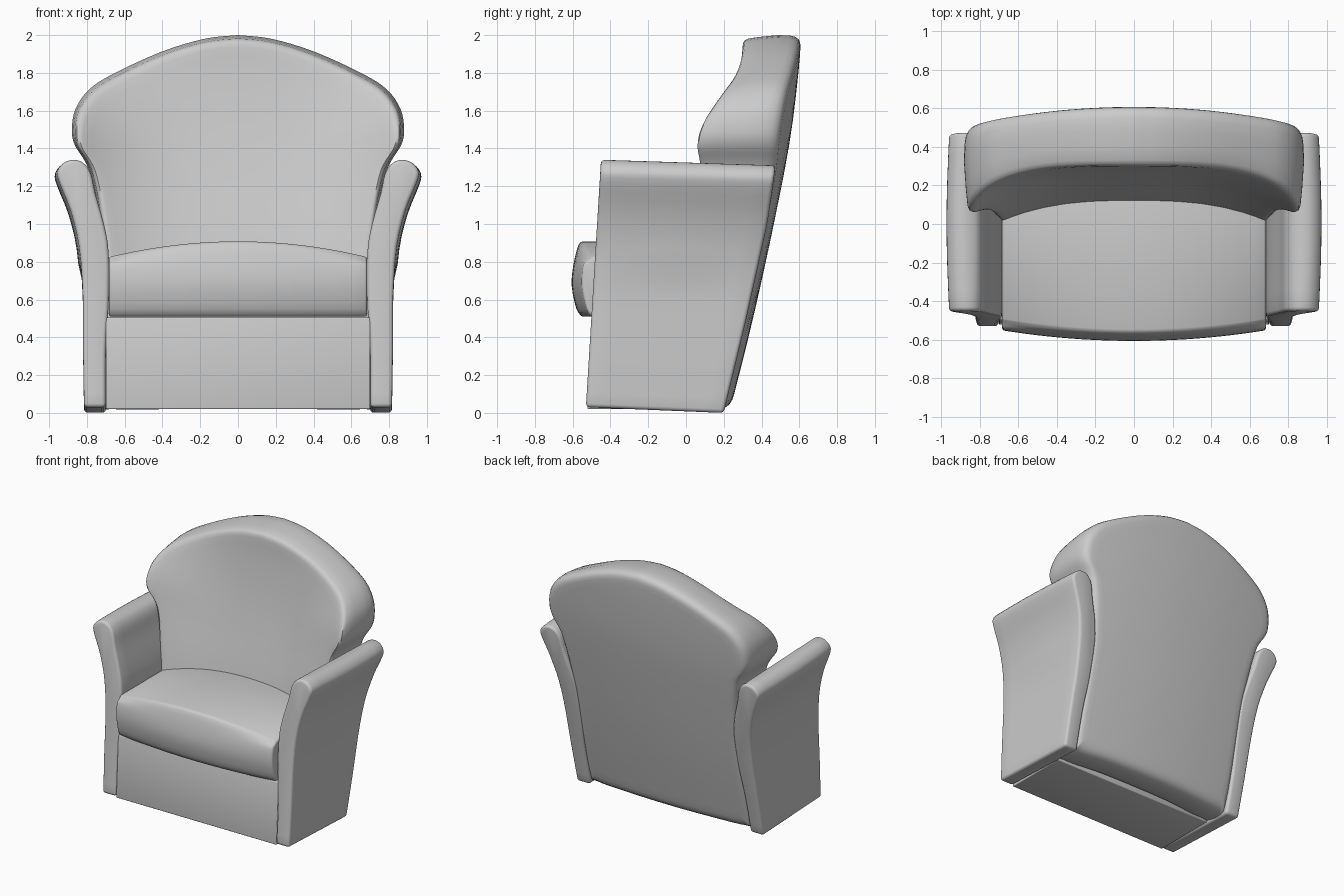
import bpy, bmesh, math
from mathutils import Vector

if "Cube" in bpy.data.objects:
    bpy.data.objects.remove(bpy.data.objects["Cube"])


def spline(pts, n=4):
    """Catmull-Rom curve through 2D points."""
    p = [Vector(q) for q in pts]
    p = [p[0]] + p + [p[-1]]
    out = []
    for i in range(1, len(p) - 2):
        a, b, c, d = p[i - 1:i + 3]
        for k in range(n):
            t = k / n
            out.append(0.5 * (2 * b + (c - a) * t + (2 * a - 5 * b + 4 * c - d) * t * t
                              + (3 * b - a - 3 * c + d) * t ** 3))
    return out + [p[-1]]


def table(rows, z):
    """Linear lookup in (z, value) rows."""
    if z <= rows[0][0]:
        return rows[0][1]
    for (a, va), (b, vb) in zip(rows, rows[1:]):
        if z <= b:
            return va + (vb - va) * (z - a) / (b - a)
    return rows[-1][1]


def loft(name, rings, bevel=0.0):
    """Skin closed rings of equal length, cap both ends, optionally round hard edges."""
    bm = bmesh.new()
    vs = [[bm.verts.new(p) for p in r] for r in rings]
    n = len(vs[0])
    for r, s in zip(vs, vs[1:]):
        for i in range(n):
            j = (i + 1) % n
            bm.faces.new((r[i], r[j], s[j], s[i]))
    bm.faces.new(vs[0])
    bm.faces.new(vs[-1])
    bmesh.ops.recalc_face_normals(bm, faces=bm.faces)
    if bevel:
        hard = [e for e in bm.edges if e.calc_face_angle(0) > math.radians(50)]
        bmesh.ops.bevel(bm, geom=hard, offset=bevel, segments=3, profile=0.5,
                        affect='EDGES', clamp_overlap=False)
    me = bpy.data.meshes.new(name)
    bm.to_mesh(me)
    bm.free()
    ob = bpy.data.objects.new(name, me)
    bpy.context.collection.objects.link(ob)
    bpy.ops.object.select_all(action='DESELECT')
    ob.select_set(True)
    bpy.context.view_layer.objects.active = ob
    bpy.ops.object.shade_smooth_by_angle(angle=math.radians(45))
    return ob


# Back: shell-shaped outline, dished front, gently curved rear
half = spline([(0, .02), (.35, .02), (.66, .02), (.71, .06), (.715, .45), (.715, .8),
               (.75, 1.1), (.785, 1.27), (.815, 1.34), (.865, 1.42), (.88, 1.5),
               (.86, 1.61), (.79, 1.71), (.67, 1.79), (.41, 1.91), (.18, 1.98), (0, 2.0)])
outline = half + [Vector((-p.x, p.y)) for p in half[-2:0:-1]]
FRONT = spline([(0, -.02), (.5, .05), (.9, .12), (1.3, .21), (1.6, .265), (1.85, .295), (2, .3)])
DISH = spline([(0, .1), (.8, .17), (1.4, .19), (1.65, .14), (1.85, .07), (2, .05)])
REAR = spline([(0, .23), (.5, .355), (1, .465), (1.44, .55), (1.8, .595), (2, .61)])


def y_front(x, z):
    return table(FRONT, z) - table(DISH, z) * (abs(x) / .85) ** 3


def y_rear(x, z):
    return table(REAR, z) - .06 * (abs(x) / .85) ** 2


def back_ring(t, f):
    ring = []
    for p in outline:
        x, z = p.x * t, 1.1 + (p.y - 1.1) * t
        a, b = y_front(x, z), y_rear(x, z)
        ring.append((x, a + (b - a) * f, z))
    return ring


inner = [.08, .2, .35, .5, .65, .78, .88, .93]
rings = [back_ring(t, 0) for t in inner]
rings += [back_ring(t, f) for t, f in [(.955, .01), (.97, .04), (.98, .1), (.99, .3), (1, .6),
                                       (.998, .8), (.99, .9), (.975, .96), (.955, .99)]]
rings += [back_ring(t, 1) for t in reversed(inner)]
loft("back", rings)

# Arm: flared section swept front to rear, mirrored
section = spline([(.815, 0), (.82, .3), (.822, .6), (.84, .85), (.885, 1.04), (.945, 1.19),
                  (.955, 1.25), (.92, 1.295), (.87, 1.31), (.82, 1.295), (.78, 1.24),
                  (.755, 1.13), (.71, .97), (.685, .82), (.685, .55), (.70, .3), (.70, 0)], 3)
ARM_FRONT = [(0, -.53), (.9, -.475), (1.3, -.45)]
ARM_REAR = [(0, .2), (.5, .32), (1, .43), (1.31, .475)]
rings = []
for k in range(9):
    s = k / 8
    ring = []
    for p in section:
        a, b = table(ARM_FRONT, p.y), table(ARM_REAR, p.y)
        swell = .014 * math.sin(math.pi * s) if p.x > .83 else 0
        ring.append((p.x + swell, a + (b - a) * s, p.y + .03 * (1 - s)))
    rings.append(ring)
arm = loft("arms", rings, .02)
mirror = arm.modifiers.new("Mirror", 'MIRROR')
mirror.use_mirror_merge = False

# Seat cushion: crowned top and bowed front
rings = []
for k in range(21):
    u = k / 10 - 1
    f = -.55 - .055 * (1 - u * u)
    top = .825 + .083 * (1 - u * u)
    front = spline([(f + .055, .51), (f + .025, .55), (f, .67), (f + .008, .78),
                    (f + .035, top - .02), (f + .06, top)], 3)
    ring = [(.25, .51)] + [tuple(p) for p in front] + [(.25, top)]
    rings.append([(.683 * u, y, z) for y, z in ring])
loft("seat_cushion", rings, .012)

# Base with front panel
base = [(-.522, .02), (-.497, .505), (.15, .505), (-.02, .02)]
loft("base", [[(x, y, z) for y, z in base] for x in (-.7, .7)], .006)
